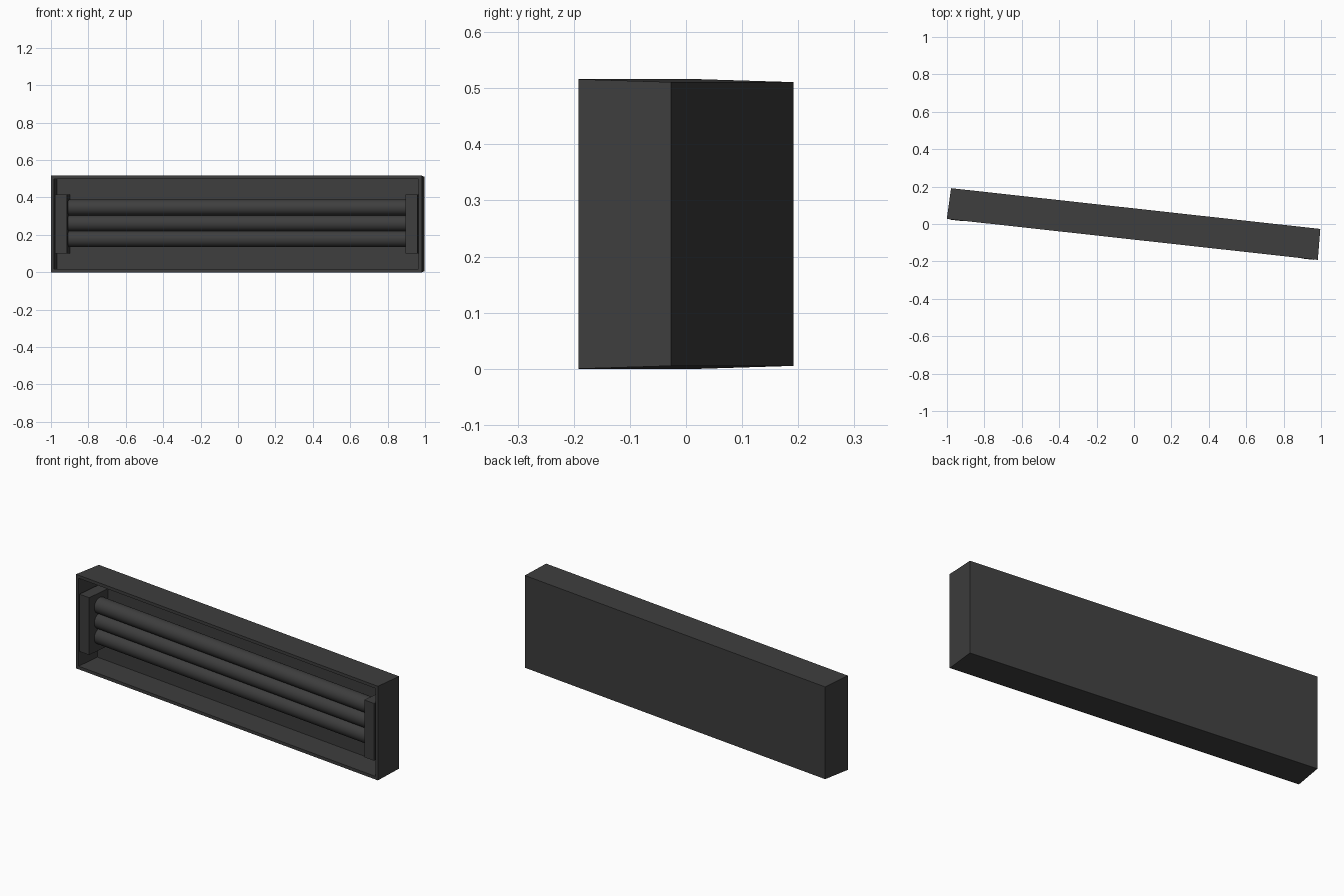
import bpy, bmesh
from math import radians
from mathutils import Matrix, Vector

cube = bpy.data.objects.get("Cube")
if cube:
    bpy.data.objects.remove(cube, do_unlink=True)

grey = bpy.data.materials.new("dark grey")
grey.use_nodes = True
colour = (0.048, 0.048, 0.048, 1)
grey.diffuse_color = colour
grey.node_tree.nodes["Principled BSDF"].inputs["Base Color"].default_value = colour

# The whole fixture is turned slightly about the vertical axis
TURN = Matrix.Rotation(radians(-6.3), 4, "Z")
MID_Z = 0.258
FRONT, BACK = -0.083, 0.083
CAVITY = 0.142


def finish(name, bm):
    """Turn the mesh into a named, coloured object."""
    bmesh.ops.recalc_face_normals(bm, faces=bm.faces)
    bm.transform(TURN @ Matrix.Translation((0, 0, MID_Z)))
    mesh = bpy.data.meshes.new(name)
    bm.to_mesh(mesh)
    bm.free()
    mesh.materials.append(grey)
    obj = bpy.data.objects.new(name, mesh)
    bpy.context.collection.objects.link(obj)
    return obj


def box(low, high):
    bm = bmesh.new()
    low, high = Vector(low), Vector(high)
    size = high - low
    bmesh.ops.create_cube(bm, size=1, matrix=Matrix.Translation((low + high) / 2)
                          @ Matrix.Diagonal((*size, 1)))
    return bm


# Housing: open tray, a little smaller at the back
bm = box((-0.998, FRONT, -MID_Z), (0.998, BACK, MID_Z))
for v in bm.verts:
    if v.co.y > 0:
        v.co.x *= 0.995
        v.co.z *= 0.98
front = min(bm.faces, key=lambda f: f.calc_center_median().y)
bmesh.ops.inset_individual(bm, faces=[front], thickness=0.024)
floor = bmesh.ops.extrude_discrete_faces(bm, faces=[front])["faces"][0]
bmesh.ops.translate(bm, verts=floor.verts, vec=(0, CAVITY, 0))
finish("housing", bm)

# End holders, standing just proud of the rim
for side, name in ((-1, "right_holder"), (1, "left_holder")):
    inner, outer = side * 0.91, side * 0.974
    bm = box((min(inner, outer), FRONT - 0.002, -0.157),
             (max(inner, outer), FRONT + CAVITY, 0.157))
    finish(name, bm)

# Three lamp tubes between the holders
for i, name in enumerate(("lower_tube", "middle_tube", "upper_tube")):
    bm = bmesh.new()
    place = (Matrix.Translation((0, -0.003, 0.004 + (i - 1) * 0.084))
             @ Matrix.Rotation(radians(90), 4, "Y"))
    bmesh.ops.create_cone(bm, cap_ends=True, segments=32, radius1=0.043,
                          radius2=0.043, depth=1.86, matrix=place)
    tube = finish(name, bm)
    bpy.ops.object.select_all(action="DESELECT")
    tube.select_set(True)
    bpy.context.view_layer.objects.active = tube
    bpy.ops.object.shade_smooth_by_angle(angle=radians(40))
